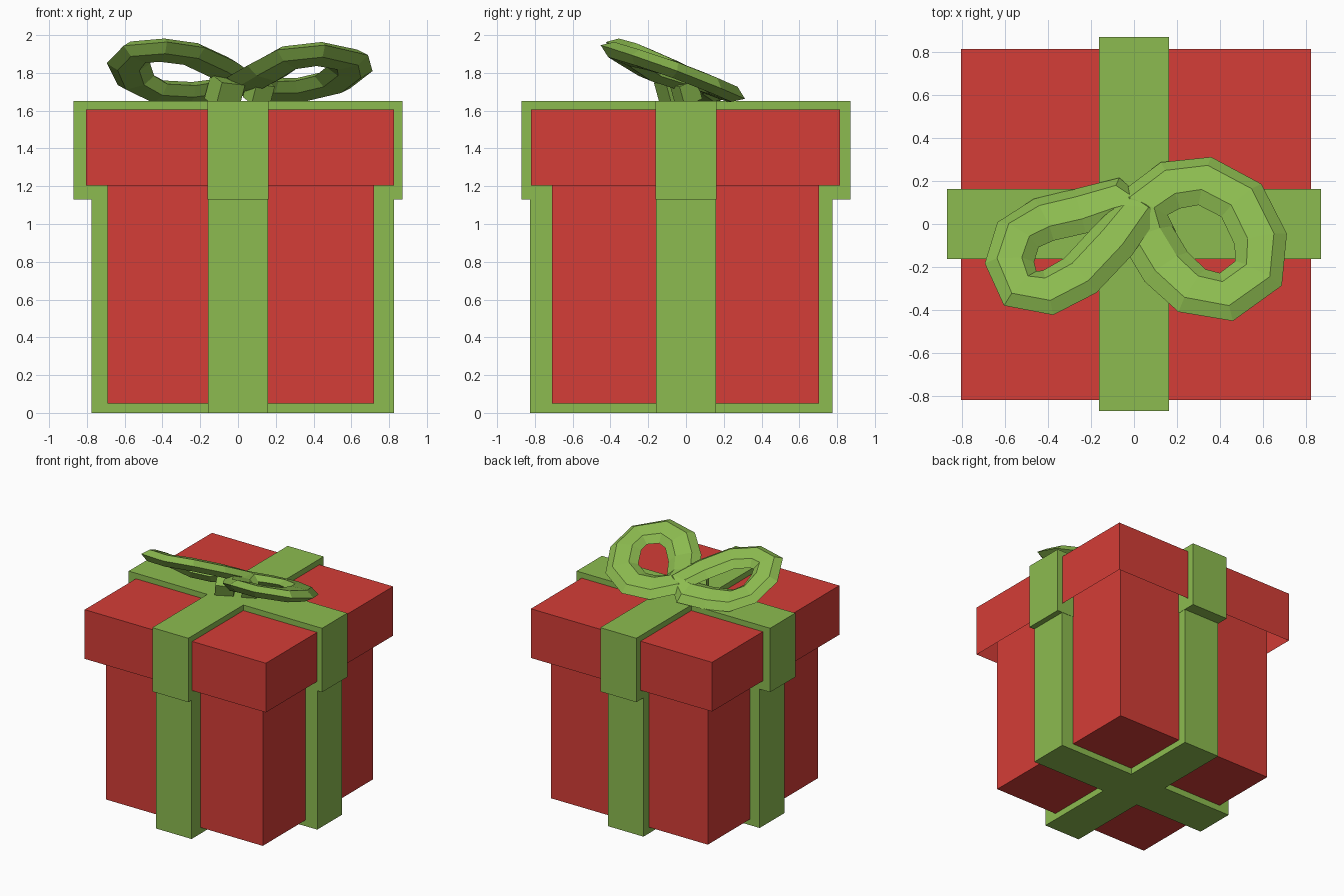
import bpy, bmesh, math
from mathutils import Vector

cube = bpy.data.objects.get("Cube")
if cube:
    bpy.data.objects.remove(cube, do_unlink=True)


def material(name, color):
    m = bpy.data.materials.new(name)
    m.use_nodes = True
    m.diffuse_color = color
    m.node_tree.nodes["Principled BSDF"].inputs["Base Color"].default_value = color
    return m


RED = material("wrapping_red", (0.66, 0.047, 0.038, 1))
GREEN = material("ribbon_green", (0.265, 0.50, 0.08, 1))


def finish(name, bm, mat):
    bmesh.ops.recalc_face_normals(bm, faces=bm.faces)
    mesh = bpy.data.meshes.new(name)
    bm.to_mesh(mesh)
    bm.free()
    mesh.materials.append(mat)
    obj = bpy.data.objects.new(name, mesh)
    bpy.context.collection.objects.link(obj)
    return obj


def prism(outline, z0, z1):
    """Extrude a flat outline upward."""
    bm = bmesh.new()
    base = bm.faces.new([bm.verts.new((x, y, z0)) for x, y in outline])
    top = bmesh.ops.extrude_face_region(bm, geom=[base], use_keep_orig=True)
    for v in top["geom"]:
        if isinstance(v, bmesh.types.BMVert):
            v.co.z = z1
    bmesh.ops.recalc_face_normals(bm, faces=bm.faces)
    return bm


def rectangle(x0, x1, y0, y1):
    return [(x0, y0), (x1, y0), (x1, y1), (x0, y1)]


def cross(x0, x1, y0, y1, w):
    return [(-w, y0), (w, y0), (w, -w), (x1, -w), (x1, w), (w, w),
            (w, y1), (-w, y1), (-w, w), (x0, w), (x0, -w), (-w, -w)]


# Box body
finish("box_body", prism(rectangle(-0.69, 0.72, -0.71, 0.705), 0.05, 1.5), RED)

# Lid, hollowed from below
lid = prism(rectangle(-0.805, 0.825, -0.82, 0.815), 1.205, 1.605)
under = min(lid.faces, key=lambda f: f.calc_center_median().z)
bmesh.ops.inset_individual(lid, faces=[under], thickness=0.05)
under.normal_update()
for v in under.verts:
    v.co.z += 0.25
finish("lid", lid, RED)

# Ribbons wrapped crosswise around the body and the lid
finish("body_ribbon", prism(cross(-0.775, 0.825, -0.825, 0.775, 0.16), 0, 1.4), GREEN)
finish("lid_ribbon", prism(cross(-0.87, 0.87, -0.87, 0.87, 0.162), 1.13, 1.65), GREEN)


def bow_loop(name, path, width, thick):
    """Sweep a flattened six-sided section round a closed path."""
    pts = [Vector(p) for p in path]
    up = Vector((0, 0.42, 1)).normalized()
    bm = bmesh.new()
    rings = []
    for i, p in enumerate(pts):
        along = (pts((i + 1) % len(pts)) if callable(pts) else pts[(i + 1) % len(pts)]) - pts[i - 1]
        side = up.cross(along).normalized()
        normal = along.cross(side).normalized()
        ring = []
        for k in range(6):
            a = math.tau * k / 6
            ring.append(bm.verts.new(p + side * math.cos(a) * width / 2
                                     + normal * math.sin(a) * thick / 2))
        rings.append(ring)
    for i, ring in enumerate(rings):
        nxt = rings[(i + 1) % len(rings)]
        for k in range(6):
            j = (k + 1) % 6
            bm.faces.new((ring[k], ring[j], nxt[j], nxt[k]))
    return finish(name, bm, GREEN)


# Bow loops, raised toward the front
bow_loop("bow_loop_left", [
    (0.04, 0.09, 1.74), (0.17, 0.18, 1.71), (0.33, 0.2, 1.71), (0.5, 0.11, 1.75),
    (0.59, -0.07, 1.82), (0.58, -0.23, 1.87), (0.43, -0.34, 1.9),
    (0.27, -0.31, 1.88), (0.15, -0.2, 1.81), (0.06, -0.05, 1.76)], 0.25, 0.1)
bow_loop("bow_loop_right", [
    (-0.08, 0.11, 1.71), (-0.25, 0.06, 1.69), (-0.42, 0.02, 1.7), (-0.54, -0.05, 1.76),
    (-0.58, -0.18, 1.85), (-0.53, -0.3, 1.91), (-0.4, -0.32, 1.92),
    (-0.25, -0.24, 1.9), (-0.1, -0.08, 1.83), (0.01, 0.06, 1.76)], 0.23, 0.1)

# Folded knot pieces under the bow
for name, x, y, s in (("knot_right", -0.07, -0.06, 0.14), ("knot_left", 0.11, 0.0, 0.11)):
    bm = bmesh.new()
    bmesh.ops.create_cube(bm, size=s)
    knot = finish(name, bm, GREEN)
    knot.location = (x, y, 1.7)
    knot.rotation_euler = (0.35, 0.1, 0.5)
